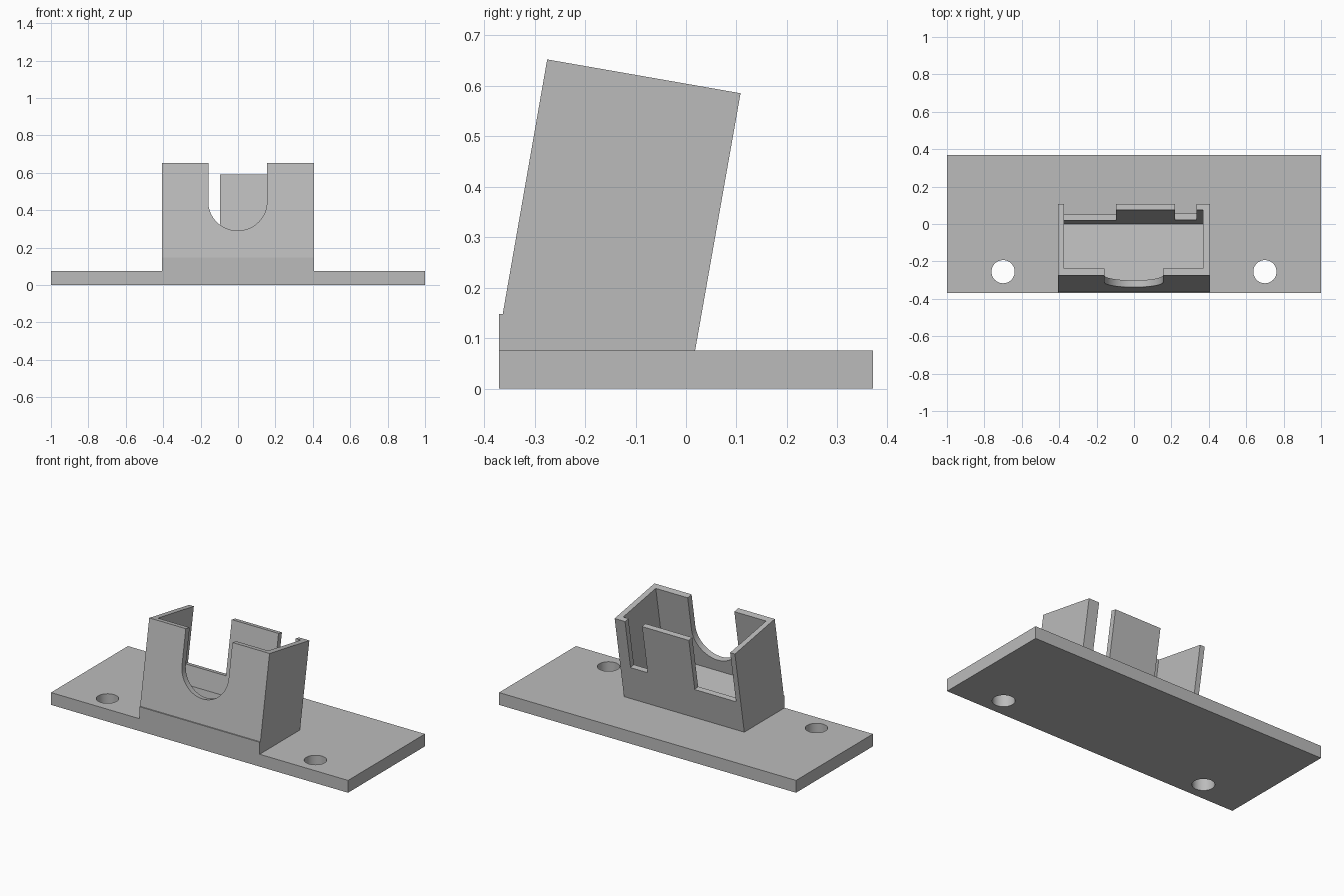
import bpy
import bmesh
from math import radians, sin, cos, pi
from mathutils import Matrix, Vector

cube = bpy.data.objects.get("Cube")
if cube:
    bpy.data.objects.remove(cube, do_unlink=True)

grey = bpy.data.materials.new("light grey")
grey.use_nodes = True
colour = (0.5, 0.5, 0.5, 1)
grey.diffuse_color = colour
grey.node_tree.nodes["Principled BSDF"].inputs["Base Color"].default_value = colour

# Leaning frame of the holder: origin on the top front edge
TILT = Matrix.Translation((0, -0.275, 0.652)) @ Matrix.Rotation(radians(-10), 4, "X")


def prism(name, points, extrude, matrix=Matrix()):
    """Solid made by extruding a flat outline along a vector."""
    bm = bmesh.new()
    face = bm.faces.new([bm.verts.new(p) for p in points])
    made = bmesh.ops.extrude_face_region(bm, geom=[face])["geom"]
    moved = [v for v in made if isinstance(v, bmesh.types.BMVert)]
    bmesh.ops.translate(bm, verts=moved, vec=Vector(extrude))
    bmesh.ops.transform(bm, matrix=matrix, verts=bm.verts)
    bmesh.ops.recalc_face_normals(bm, faces=bm.faces)
    mesh = bpy.data.meshes.new(name)
    bm.to_mesh(mesh)
    bm.free()
    mesh.materials.append(grey)
    obj = bpy.data.objects.new(name, mesh)
    bpy.context.collection.objects.link(obj)
    return obj


def box(name, x, y, z, matrix=Matrix()):
    outline = [(x[0], y[0], z[0]), (x[1], y[0], z[0]), (x[1], y[1], z[0]), (x[0], y[1], z[0])]
    return prism(name, outline, (0, 0, z[1] - z[0]), matrix)


def combine(target, tool, operation="DIFFERENCE"):
    mod = target.modifiers.new(operation.lower(), "BOOLEAN")
    mod.operation = operation
    mod.solver = "EXACT"
    mod.object = tool
    bpy.context.view_layer.objects.active = target
    bpy.ops.object.modifier_apply(modifier=mod.name)
    bpy.data.objects.remove(tool, do_unlink=True)


# Flat mounting plate joined with the leaning holder
mount = box("mounting_bracket", (-1, 1), (-0.37, 0.37), (0, 0.075))
side = [(-0.37, 0.03), (-0.37, 0.148), (-0.363, 0.148), (-0.275, 0.652), (0.108, 0.585), (0.01, 0.03)]
holder = prism("holder", [(-0.405, y, z) for y, z in side], (0.81, 0, 0))
combine(mount, holder, "UNION")

# Screw holes
for s in (-1, 1):
    ring = [(s * 0.7 + 0.062 * cos(a * pi / 24), -0.255 + 0.062 * sin(a * pi / 24), -0.1)
            for a in range(48)]
    combine(mount, prism("screw_hole", ring, (0, 0, 0.3)))

# Open cavity
combine(mount, box("cavity", (-0.373, 0.37), (0.038, 0.356), (-0.44, 0.2), TILT))

# Round-bottomed slot in the front wall
arc = [(-0.002 + 0.157 * cos(pi + a * pi / 32), -0.1, -0.21 + 0.157 * sin(pi + a * pi / 32))
       for a in range(33)]
slot = [(-0.159, -0.1, 0.2)] + arc + [(0.155, -0.1, 0.2)]
combine(mount, prism("front_slot", slot, (0, 0.2, 0), TILT))

# Two notches in the back wall
for x, depth in (((-0.373, -0.095), -0.325), ((0.22, 0.335), -0.305)):
    combine(mount, box("back_notch", x, (0.3, 0.5), (depth, 0.2), TILT))

# Merge flush faces and smooth only the round walls
bm = bmesh.new()
bm.from_mesh(mount.data)
bmesh.ops.remove_doubles(bm, verts=bm.verts, dist=0.0001)
bmesh.ops.dissolve_limit(bm, angle_limit=radians(0.5), verts=bm.verts, edges=bm.edges)
bm.to_mesh(mount.data)
bm.free()
bpy.ops.object.select_all(action="DESELECT")
mount.select_set(True)
bpy.context.view_layer.objects.active = mount
bpy.ops.object.shade_smooth_by_angle(angle=radians(20))
